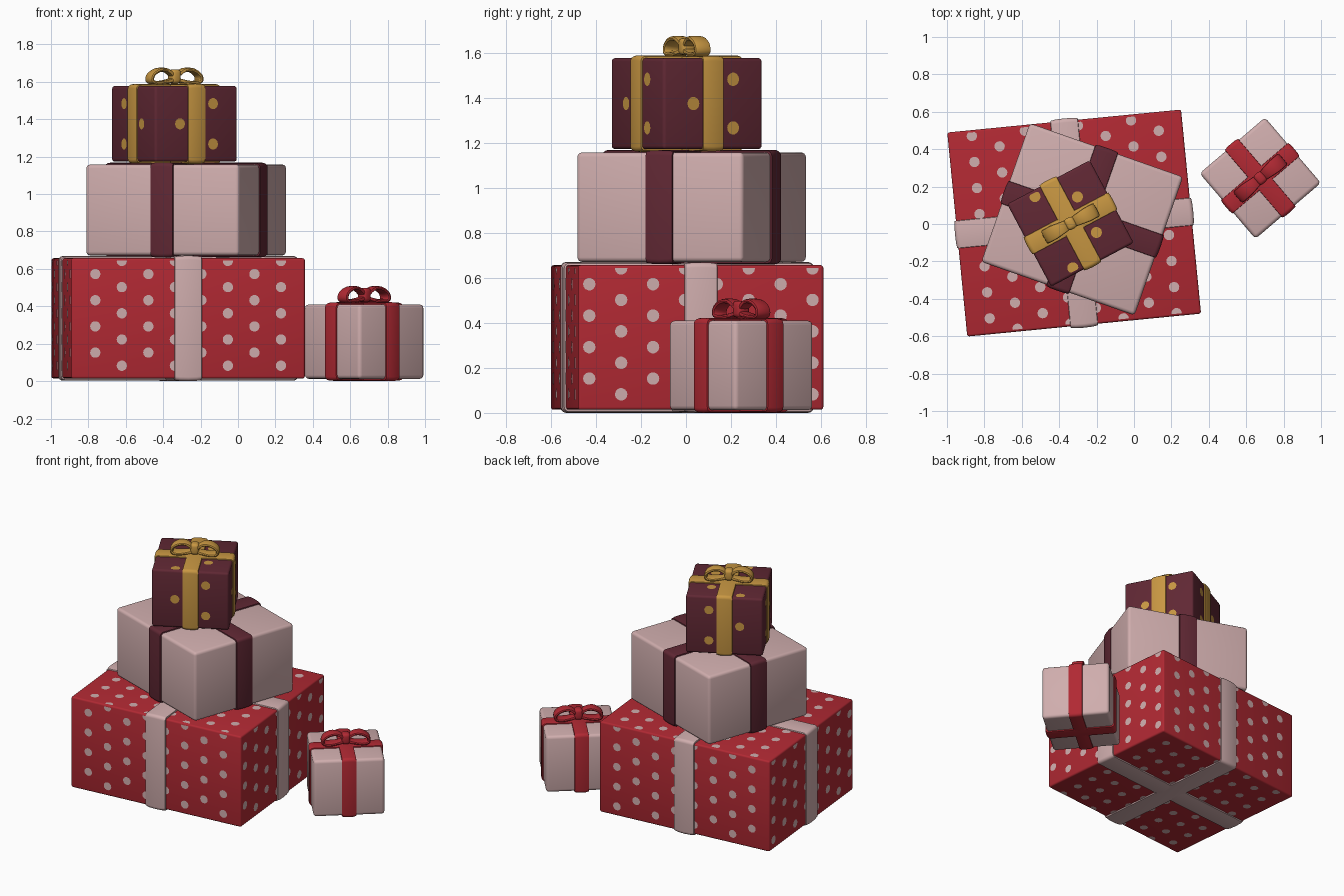
import bpy, bmesh, math
from mathutils import Vector, Matrix

if "Cube" in bpy.data.objects:
    bpy.data.objects.remove(bpy.data.objects["Cube"])


def material(name, rgb):
    m = bpy.data.materials.new(name)
    m.diffuse_color = (*rgb, 1)
    m.use_nodes = True
    m.node_tree.nodes["Principled BSDF"].inputs["Base Color"].default_value = m.diffuse_color
    return m


RED = material("red", (0.44, 0.022, 0.033))
PINK = material("pale pink", (0.63, 0.42, 0.42))
MAROON = material("maroon", (0.118, 0.021, 0.034))
GOLD = material("gold", (0.58, 0.31, 0.055))


def finish(name, bm, mat, place, recalc=True):
    if recalc:
        bmesh.ops.recalc_face_normals(bm, faces=bm.faces)
    me = bpy.data.meshes.new(name)
    bm.to_mesh(me)
    bm.free()
    me.materials.append(mat)
    ob = bpy.data.objects.new(name, me)
    bpy.context.collection.objects.link(ob)
    ob.matrix_world = place
    bpy.ops.object.select_all(action='DESELECT')
    ob.select_set(True)
    bpy.context.view_layer.objects.active = ob
    bpy.ops.object.shade_smooth_by_angle(angle=math.radians(40))
    return ob


def skin(bm, rings, close):
    """Join rings of points into a tube-like surface."""
    vs = [[bm.verts.new(p) for p in r] for r in rings]
    n = len(vs[0])
    for i in range(len(vs) if close else len(vs) - 1):
        a, b = vs[i], vs[(i + 1) % len(vs)]
        for j in range(n):
            k = (j + 1) % n
            bm.faces.new((a[j], a[k], b[k], b[j]))


def rounded_box(name, size, bevel, mat, place):
    bm = bmesh.new()
    bmesh.ops.create_cube(bm, size=1)
    bmesh.ops.scale(bm, vec=size, verts=bm.verts)
    bmesh.ops.bevel(bm, geom=bm.edges[:], offset=bevel, segments=3,
                    profile=0.5, affect='EDGES')
    return finish(name, bm, mat, place)


def ribbon(name, depth, height, width, t, mat, place):
    """Slightly domed band running round the box in the local yz plane."""
    rings = []
    for u, o in ((-.5, -.003), (-.48, .6 * t), (-.3, .9 * t), (0, t),
                 (.3, .9 * t), (.48, .6 * t), (.5, -.003)):
        hy, hz, r = depth / 2 + o, height / 2 + o, 0.022
        ring = []
        for q, (sy, sz) in enumerate(((1, 1), (-1, 1), (-1, -1), (1, -1))):
            for s in range(5):
                a = math.pi / 2 * (q + s / 4)
                ring.append((u * width, sy * (hy - r) + r * math.cos(a),
                             sz * (hz - r) + r * math.sin(a)))
        rings.append(ring)
    bm = bmesh.new()
    skin(bm, rings, False)
    finish(name, bm, mat, place)


def dots(name, size, width, bevel, mat, place, radius, start, pitch, rows):
    """Staggered thin dots on all six faces."""
    bm = bmesh.new()
    half = Vector(size) / 2
    for axis in range(3):
        for sign in (1, -1):
            ua, va = ((1, 2), (0, 2), (0, 1))[axis]
            lu, lv = half[ua] - bevel, half[va] - bevel
            for i in range(-6, 7):
                u = start + pitch * i
                for j in range(-6, 7):
                    v = rows[i % 2] + rows[2] * j
                    if abs(u) > lu + radius * .3 or abs(v) > lv + radius * .3:
                        continue
                    if abs(u) < width / 2 - radius:
                        continue
                    if axis == 2 and abs(v) < width / 2 - radius:
                        continue
                    pts = []
                    for k in range(14):
                        a = math.tau * k / 14
                        p = Vector()
                        p[ua] = max(-lu, min(lu, u + radius * math.cos(a)))
                        p[va] = max(-lv, min(lv, v + radius * math.sin(a)))
                        p[axis] = sign * (half[axis] + .002)
                        pts.append(p)
                    f = bm.faces.new([bm.verts.new(p) for p in pts])
                    f.normal_update()
                    if f.normal[axis] * sign < 0:
                        f.normal_flip()
    finish(name, bm, mat, place, recalc=False)


def bow(name, mat, place):
    """Two upright ribbon loops and a knot."""
    ctrl = [Vector(p) for p in ((.008, .035), (.045, .074), (.095, .08),
                                (.14, .055), (.148, .022), (.115, .01),
                                (.055, .016))]
    n = len(ctrl)
    path = []
    for i in range(n):
        p0, p1, p2, p3 = (ctrl[(i + k) % n] for k in (-1, 0, 1, 2))
        for s in range(4):
            t = s / 4
            path.append(.5 * (2 * p1 + (p2 - p0) * t
                        + (2 * p0 - 5 * p1 + 4 * p2 - p3) * t * t
                        + (3 * p1 - p0 - 3 * p2 + p3) * t ** 3))
    bm = bmesh.new()
    for side in (1, -1):
        rings = []
        for i, p in enumerate(path):
            d = (path[(i + 1) % len(path)] - path[i - 1]).normalized()
            nrm = Vector((-d.y, d.x))
            hw = .026 + .014 * min(1, max(0, p.x / .1))
            ring = []
            for k in range(12):
                a = math.tau * k / 12
                c, s = math.cos(a), math.sin(a)
                q = p + nrm * .011 * math.copysign(abs(c) ** .6, c)
                ring.append((side * q.x,
                             hw * math.copysign(abs(s) ** .6, s), q.y))
            rings.append(ring)
        skin(bm, rings, True)
    finish(name + "_loops", bm, mat, place)
    rounded_box(name + "_knot", (.055, .066, .075), .018, mat,
                place @ Matrix.Translation((0, 0, .045)))


def gift(name, centre, angle, size, z0, bevel, width, t, paper, band,
         dot=None, bow_on=False):
    place = (Matrix.Translation((*centre, z0 + size[2] / 2))
             @ Matrix.Rotation(math.radians(angle), 4, 'Z'))
    rounded_box(name + "_box", size, bevel, paper, place)
    ribbon(name + "_ribbon_lengthwise", size[1], size[2], width, t, band, place)
    ribbon(name + "_ribbon_crosswise", size[0], size[2], width, t * .85, band,
           place @ Matrix.Rotation(math.pi / 2, 4, 'Z'))
    if dot:
        dots(name + "_dots", size, width, bevel, dot[0], place, *dot[1:])
    if bow_on:
        bow(name + "_bow", band,
            place @ Matrix.Translation((0, 0, size[2] / 2 + t * .5)))


# Large spotted box at the bottom
gift("large_gift", (-.32, .005), 5.6, (1.256, 1.096, .643), .014, .012, .15,
     .014, RED, PINK, dot=(PINK, .028, .071, .1425, (-.183, -.253, .14)))
# Plain middle box
gift("middle_gift", (-.277, .025), -19.3, (.868, .785, .486), .672, .02, .13,
     .012, PINK, MAROON)
# Small spotted box on top, with bow
gift("top_gift", (-.34, .003), 28, (.5, .5, .405), 1.173, .015, .105,
     .012, MAROON, GOLD, dot=(GOLD, .03, .1, .2, (-.108, 0, .216)), bow_on=True)
# Plain box standing beside the pile, with bow
gift("side_gift", (.675, .245), 40.5, (.46, .46, .398), .012, .02, .095,
     .012, PINK, RED, bow_on=True)
